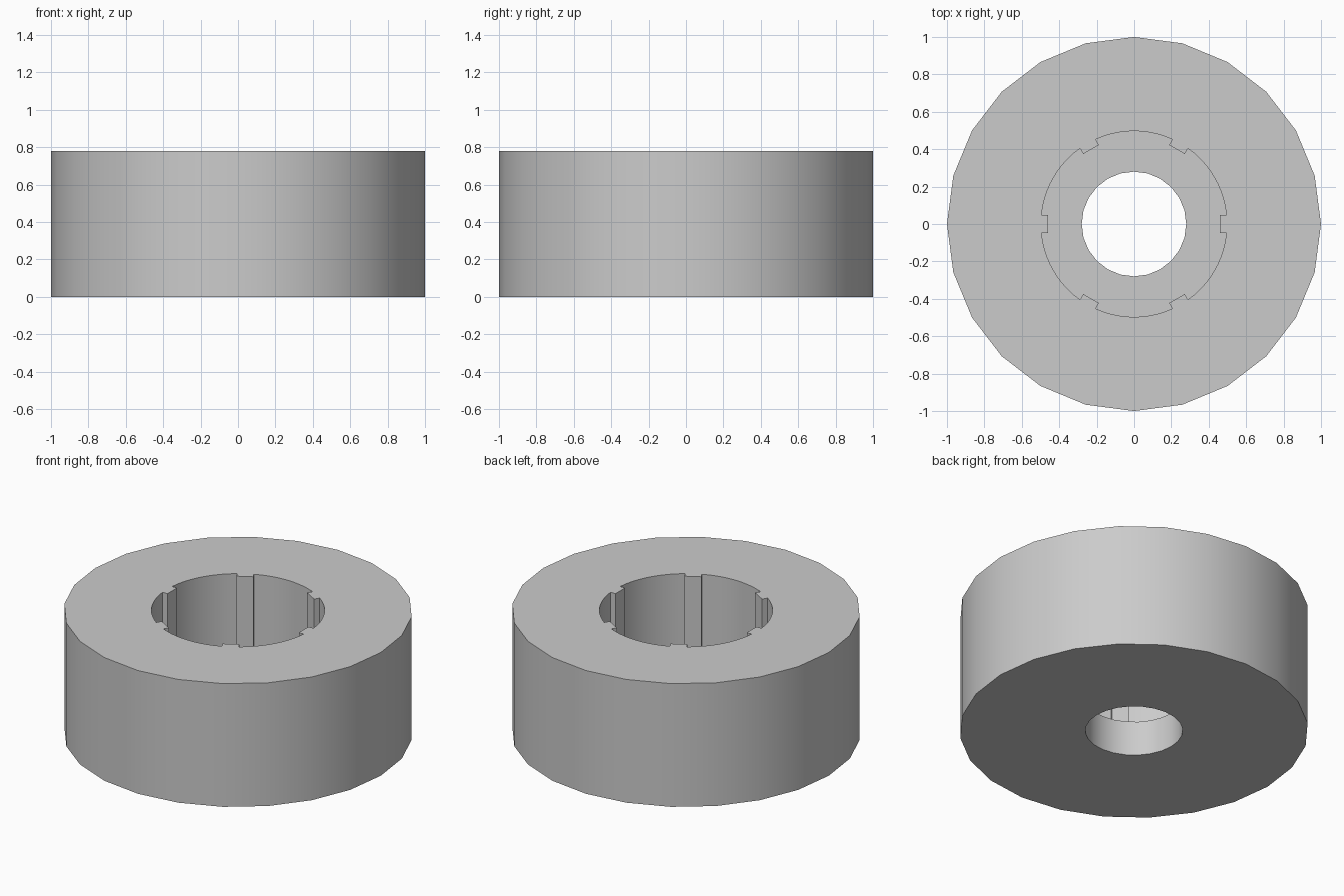
import bpy, bmesh
from math import asin, cos, sin, pi, radians
from mathutils import Matrix, Vector

cube = bpy.data.objects.get("Cube")
if cube:
    bpy.data.objects.remove(cube)

HEIGHT, FLOOR = 0.78, 0.22
BORE, KEY, KEY_HALF = 0.497, 0.46, 0.048


def circle(radius, sides):
    return [Vector((radius * cos(2 * pi * i / sides), radius * sin(2 * pi * i / sides), 0))
            for i in range(sides)]


def keyed_bore(keys=6, steps=10):
    """Round bore outline with rectangular keys standing inward."""
    start = asin(KEY_HALF / BORE)
    span = 2 * pi / keys - 2 * start
    sector = [Vector((KEY, -KEY_HALF, 0)), Vector((KEY, KEY_HALF, 0))]
    for i in range(steps + 1):
        a = start + span * i / steps
        sector.append(Vector((BORE * cos(a), BORE * sin(a), 0)))
    return [Matrix.Rotation(2 * pi * k / keys, 3, "Z") @ p for k in range(keys) for p in sector]


bm = bmesh.new()


def ring(outline, z):
    verts = [bm.verts.new((p.x, p.y, z)) for p in outline]
    edges = [bm.edges.new((v, verts[i - 1])) for i, v in enumerate(verts)]
    return verts, edges


def wall(outline, z0, z1):
    low, high = ring(outline, z0), ring(outline, z1)
    for i in range(len(outline)):
        bm.faces.new((low[0][i - 1], low[0][i], high[0][i], high[0][i - 1]))
    return low[1], high[1]


def flat_ring(outer, inner):
    bmesh.ops.triangle_fill(bm, edges=outer + inner, use_beauty=True)


# Outer wall, keyed bore and narrow through hole
outer_low, outer_high = wall(circle(1, 24), 0, HEIGHT)
bore_low, bore_high = wall(keyed_bore(), FLOOR, HEIGHT)
hole_low, hole_high = wall(circle(0.28, 24), 0, FLOOR)

# Top face, ledge inside the bore, underside
flat_ring(outer_high, bore_high)
flat_ring(bore_low, hole_high)
flat_ring(outer_low, hole_low)
bmesh.ops.recalc_face_normals(bm, faces=bm.faces)

mesh = bpy.data.meshes.new("keyed_collar")
bm.to_mesh(mesh)
bm.free()
collar = bpy.data.objects.new("keyed_collar", mesh)
bpy.context.collection.objects.link(collar)

# Plain grey material
grey = bpy.data.materials.new("light_grey")
grey.use_nodes = True
colour = (0.6, 0.6, 0.6, 1)
grey.diffuse_color = colour
grey.node_tree.nodes["Principled BSDF"].inputs["Base Color"].default_value = colour
mesh.materials.append(grey)

bpy.ops.object.select_all(action="DESELECT")
collar.select_set(True)
bpy.context.view_layer.objects.active = collar
bpy.ops.object.shade_smooth_by_angle(angle=radians(30))
